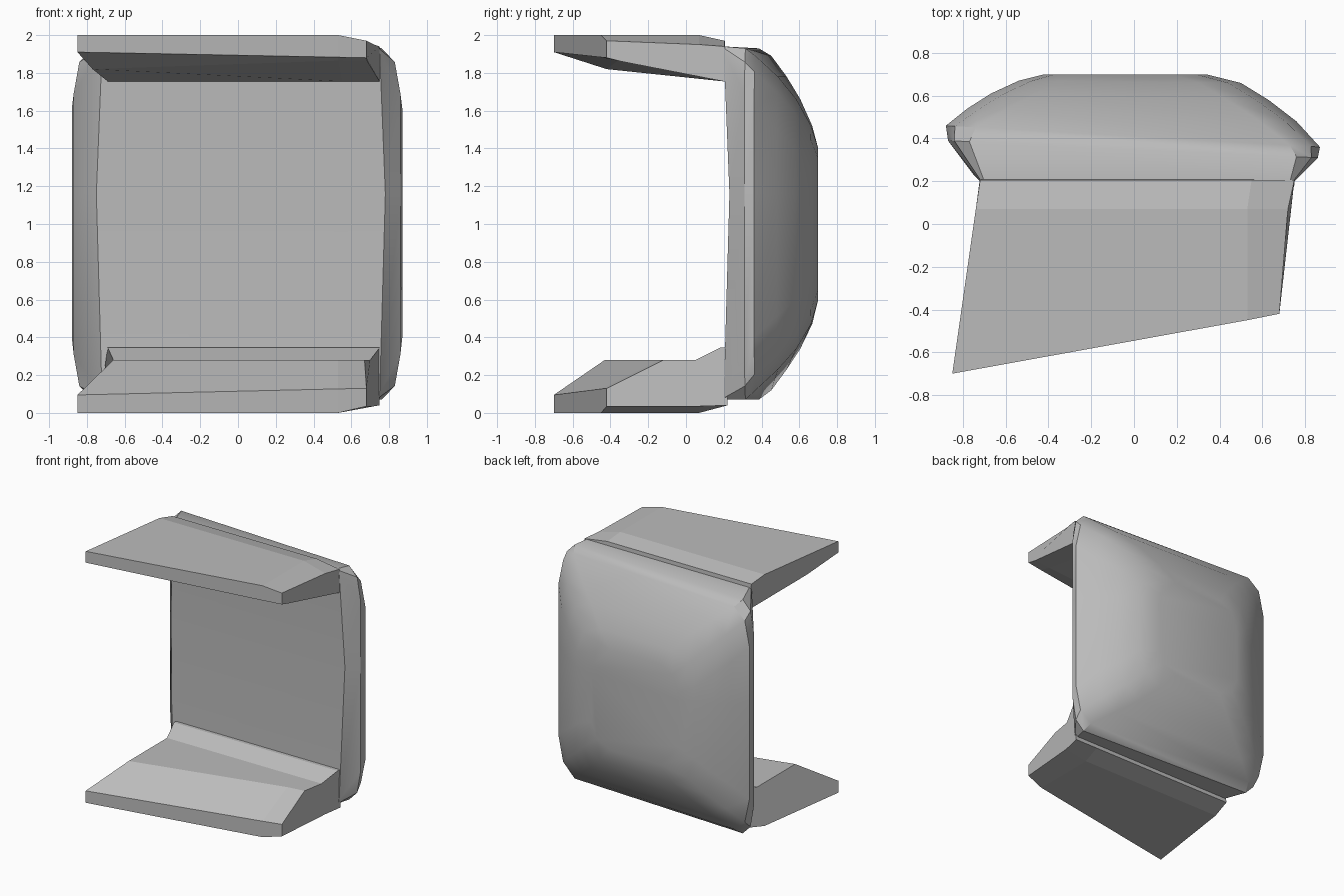
import bpy
import bmesh
import math

cube = bpy.data.objects.get("Cube")
if cube:
    bpy.data.objects.remove(cube, do_unlink=True)

grey = bpy.data.materials.new("plain grey")
grey.use_nodes = True
colour = (0.5, 0.5, 0.5, 1)
grey.diffuse_color = colour
grey.node_tree.nodes["Principled BSDF"].inputs["Base Color"].default_value = colour


def loft(name, rings, cap_split=None, smooth=None):
    """Skin matching closed loops and cap both ends."""
    bm = bmesh.new()
    loops = [[bm.verts.new(p) for p in ring] for ring in rings]
    n = len(loops[0])
    for a, b in zip(loops, loops[1:]):
        for i in range(n):
            j = (i + 1) % n
            bm.faces.new((a[i], a[j], b[j], b[i]))
    for cap in (loops[0], loops[-1]):
        if cap_split:
            i, j = cap_split
            bm.faces.new(cap[i:j + 1])
            bm.faces.new(cap[j:] + cap[:i + 1])
        else:
            bm.faces.new(cap)
    bmesh.ops.recalc_face_normals(bm, faces=bm.faces)
    mesh = bpy.data.meshes.new(name)
    bm.to_mesh(mesh)
    bm.free()
    mesh.materials.append(grey)
    obj = bpy.data.objects.new(name, mesh)
    bpy.context.collection.objects.link(obj)
    if smooth:
        bpy.ops.object.select_all(action="DESELECT")
        obj.select_set(True)
        bpy.context.view_layer.objects.active = obj
        bpy.ops.object.shade_smooth_by_angle(angle=math.radians(smooth))
    return obj


def shell_ring(y_left, y_right, left, right, low, high, cx, cz, bow=0):
    """Rectangle with rounded corners, and a middle point on each side."""
    flat = [(right, 1.16)]
    corners = ((right, high, -1, -1, False), (left, high, 1, -1, True),
               (left, low, 1, 1, False), (right, low, -1, 1, True))
    for k, (x, z, sx, sz, flip) in enumerate(corners):
        pts = [(x, z + sz * cz), (x + sx * cx * 0.3, z + sz * cz * 0.3), (x + sx * cx, z)]
        flat += pts[::-1] if flip else pts
        if k == 1:
            flat.append((left, 1.16))
    ring = []
    for i, (x, z) in enumerate(flat):
        t = (x - left) / (right - left)
        y = y_left + (y_right - y_left) * t
        if i in (0, 7):
            x += bow if i == 0 else -bow
            y += bow
        ring.append((x, y, z))
    return ring


# Domed back shell, from the front rim to the flat back
loft("back_shell", [
    shell_ring(0.20, 0.20, -0.72, 0.75, 0.07, 1.94, 0.02, 0.03, bow=0.03),
    shell_ring(0.39, 0.31, -0.87, 0.86, 0.07, 1.93, 0.10, 0.24),
    shell_ring(0.46, 0.36, -0.88, 0.87, 0.12, 1.89, 0.14, 0.28),
    shell_ring(0.54, 0.48, -0.78, 0.76, 0.23, 1.78, 0.18, 0.28),
    shell_ring(0.61, 0.58, -0.67, 0.63, 0.34, 1.66, 0.20, 0.26),
    shell_ring(0.67, 0.66, -0.54, 0.50, 0.47, 1.52, 0.20, 0.24),
    shell_ring(0.70, 0.70, -0.42, 0.34, 0.60, 1.40, 0.16, 0.18),
], cap_split=(0, 7), smooth=30)

# Lower ledge: left end, start of the right chamfer, right end
loft("lower_ledge", [
    [(-0.85, -0.70, 0), (-0.85, -0.70, 0.095), (-0.66, -0.43, 0.28), (-0.66, 0.05, 0.28),
     (-0.69, 0.18, 0.345), (-0.69, 0.22, 0.345), (-0.72, 0.22, 0.04), (-0.74, 0.07, 0)],
    [(0.53, -0.45, 0), (0.53, -0.45, 0.127), (0.53, -0.14, 0.28), (0.53, 0.05, 0.28),
     (0.55, 0.18, 0.345), (0.55, 0.22, 0.345), (0.55, 0.22, 0.04), (0.53, 0.07, 0)],
    [(0.68, -0.42, 0.035), (0.68, -0.42, 0.13), (0.67, -0.12, 0.28), (0.70, 0.05, 0.28),
     (0.75, 0.18, 0.345), (0.75, 0.22, 0.345), (0.75, 0.22, 0.04), (0.72, 0.07, 0.035)],
])

# Upper ledge, thickening towards the shell
loft("upper_ledge", [
    [(-0.85, -0.70, 2), (-0.85, -0.70, 1.91), (-0.77, -0.42, 1.82), (-0.69, 0.20, 1.755),
     (-0.69, 0.22, 1.755), (-0.72, 0.205, 1.97), (-0.74, 0.07, 2)],
    [(0.53, -0.45, 2), (0.53, -0.45, 1.883), (0.53, -0.36, 1.865), (0.55, 0.20, 1.755),
     (0.55, 0.22, 1.755), (0.55, 0.205, 1.97), (0.53, 0.07, 2)],
    [(0.68, -0.42, 1.97), (0.68, -0.42, 1.88), (0.685, -0.34, 1.86), (0.75, 0.20, 1.755),
     (0.75, 0.22, 1.755), (0.75, 0.205, 1.94), (0.72, 0.07, 1.95)],
])
